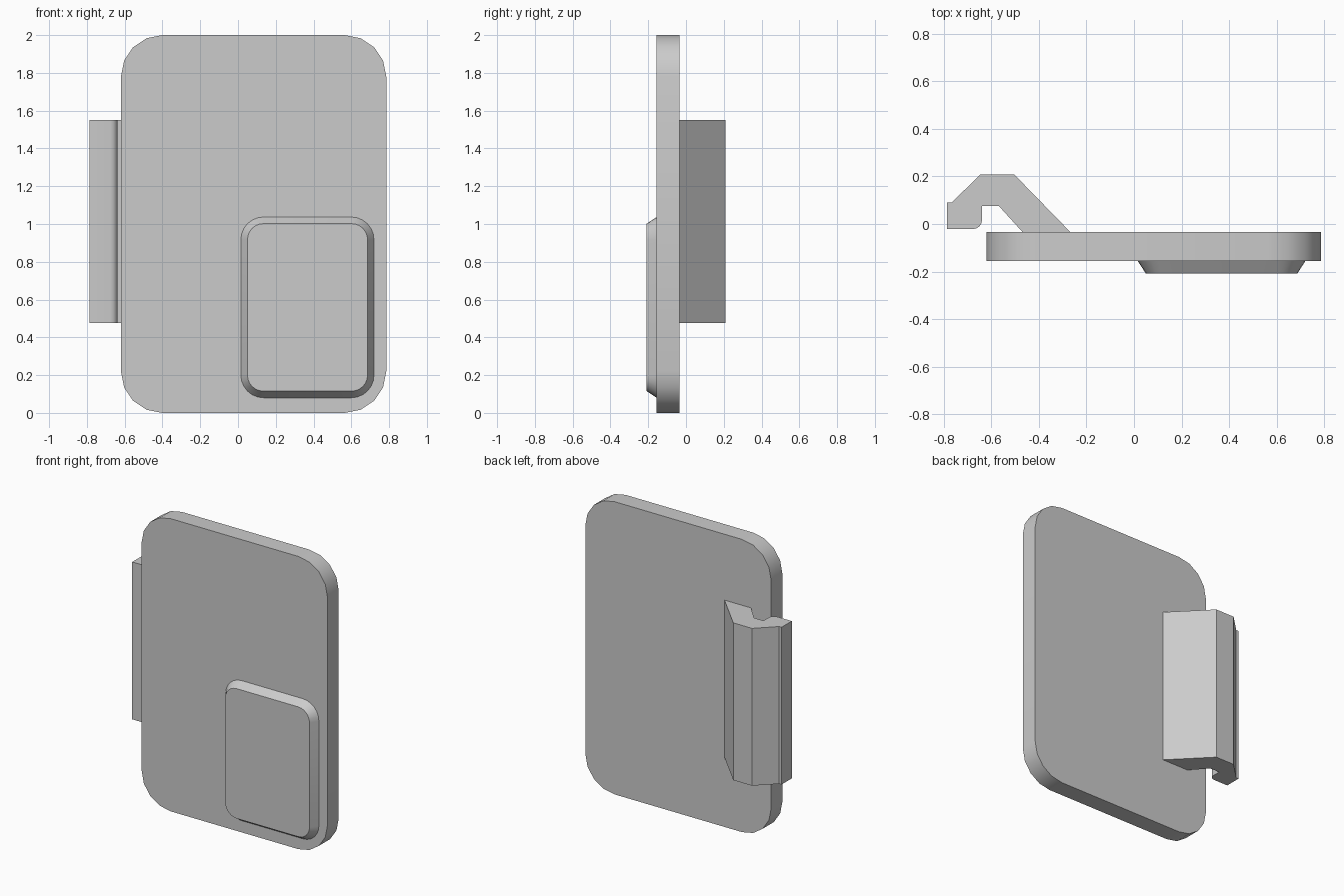
import bpy, bmesh
from math import cos, sin, pi

if "Cube" in bpy.data.objects:
    bpy.data.objects.remove(bpy.data.objects["Cube"])


def rounded_rect(x0, x1, z0, z1, r, seg):
    pts = []
    corners = [(x1 - r, z1 - r), (x0 + r, z1 - r), (x0 + r, z0 + r), (x1 - r, z0 + r)]
    for i, (cx, cz) in enumerate(corners):
        for k in range(seg + 1):
            a = pi / 2 * (i + k / seg)
            pts.append((cx + r * cos(a), cz + r * sin(a)))
    return pts


def loft(name, loops):
    """Closed solid through two matching loops of 3D points."""
    bm = bmesh.new()
    a, b = [[bm.verts.new(p) for p in loop] for loop in loops]
    n = len(a)
    bm.faces.new(a)
    bm.faces.new(b[::-1])
    for i in range(n):
        j = (i + 1) % n
        bm.faces.new((a[j], a[i], b[i], b[j]))
    bmesh.ops.recalc_face_normals(bm, faces=bm.faces)
    mesh = bpy.data.meshes.new(name)
    bm.to_mesh(mesh)
    bm.free()
    ob = bpy.data.objects.new(name, mesh)
    bpy.context.collection.objects.link(ob)
    bpy.context.view_layer.objects.active = ob
    ob.select_set(True)
    bpy.ops.object.shade_smooth_by_angle(angle=pi / 6)
    ob.select_set(False)
    return ob


def at_y(pts, y):
    return [(x, y, z) for x, z in pts]


# Rounded back plate
plate = rounded_rect(-0.62, 0.785, 0, 2, 0.22, 4)
loft("plate", [at_y(plate, -0.155), at_y(plate, -0.034)])

# Raised pad with sloped rim on the front
loft("raised_pad", [
    at_y(rounded_rect(0.05, 0.686, 0.115, 1.002, 0.085, 6), -0.208),
    at_y(rounded_rect(0.015, 0.72, 0.08, 1.037, 0.12, 6), -0.155)])

# Hooked clip on the rear edge, with a rounded inner lip
lip = [(-0.676 + 0.038 * cos(-pi / 2 * k / 4), 0.017 + 0.038 * sin(-pi / 2 * k / 4))
       for k in range(5)]
hook = [(-0.785, 0.09), (-0.766, 0.09), (-0.645, 0.208), (-0.503, 0.208),
        (-0.267, -0.034), (-0.468, -0.034), (-0.567, 0.075), (-0.638, 0.075)]
hook += lip + [(-0.785, -0.021)]
loft("hook_clip", [[(x, y, z) for x, y in hook] for z in (0.475, 1.55)])
